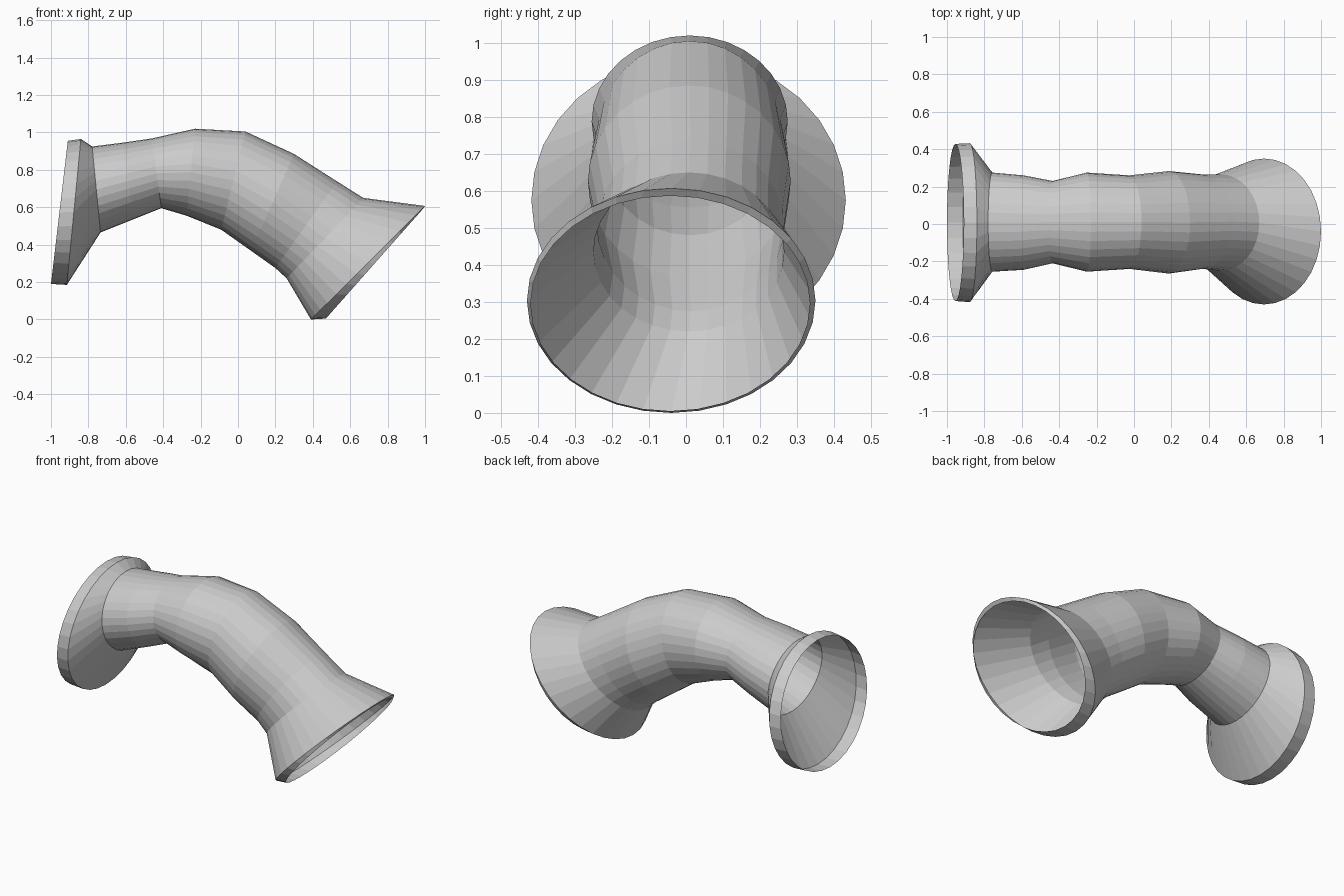
import bpy
from math import sin, cos, pi
from mathutils import Vector

cube = bpy.data.objects.get("Cube")
if cube:
    bpy.data.objects.remove(cube)

SIDES = 32

grey = bpy.data.materials.new("light grey")
grey.use_nodes = True
GREY = (0.6, 0.6, 0.6, 1)
grey.diffuse_color = GREY
grey.node_tree.nodes["Principled BSDF"].inputs["Base Color"].default_value = GREY


def ring(top, bottom, right, left):
    """Tilted ellipse through a top and bottom point (x, z), spanning right..left in y."""
    mid_y = (left + right) / 2
    hi = Vector((top[0], mid_y, top[1]))
    lo = Vector((bottom[0], mid_y, bottom[1]))
    side = Vector((0, (left - right) / 2, 0))
    return [(hi + lo) / 2 + (hi - lo) / 2 * cos(a) + side * sin(a)
            for a in (2 * pi * i / SIDES for i in range(SIDES))]


def loft(name, sections):
    """Open shell joining consecutive rings with flat quads."""
    verts = [p for s in sections for p in ring(*s)]
    faces = []
    for r in range(len(sections) - 1):
        for i in range(SIDES):
            j = (i + 1) % SIDES
            a, b = r * SIDES, (r + 1) * SIDES
            faces.append((a + i, a + j, b + j, b + i))
    mesh = bpy.data.meshes.new(name)
    mesh.from_pydata(verts, [], faces)
    mesh.materials.append(grey)
    obj = bpy.data.objects.new(name, mesh)
    bpy.context.collection.objects.link(obj)
    return obj


# Shared joints between the tube and its flared ends
inlet = ((-0.78, 0.925), (-0.735, 0.465), -0.255, 0.275)
outlet = ((0.67, 0.65), (0.26, 0.22), -0.25, 0.265)

# Bent tube
loft("bent_tube", [
    inlet,
    ((-0.62, 0.945), (-0.56, 0.535), -0.245, 0.26),
    ((-0.46, 0.968), (-0.41, 0.595), -0.21, 0.23),
    ((-0.23, 1.02), (-0.275, 0.555), -0.255, 0.275),
    ((0.04, 1.005), (-0.09, 0.48), -0.24, 0.26),
    ((0.30, 0.885), (0.07, 0.367), -0.265, 0.283),
    ((0.53, 0.738), (0.20, 0.275), -0.24, 0.265),
    outlet,
])

# Wide collar with a cylindrical rim at the left-hand mouth
loft("collar_flange", [
    ((-0.91, 0.955), (-1.0, 0.19), -0.412, 0.428),
    ((-0.84, 0.965), (-0.915, 0.185), -0.418, 0.432),
    inlet,
])

# Off-centre funnel with a wedge-shaped rim at the lower mouth
loft("funnel_flange", [
    outlet,
    ((1.0, 0.607), (0.39, 0.0), -0.43, 0.35),
    ((0.985, 0.587), (0.47, 0.005), -0.42, 0.335),
])
